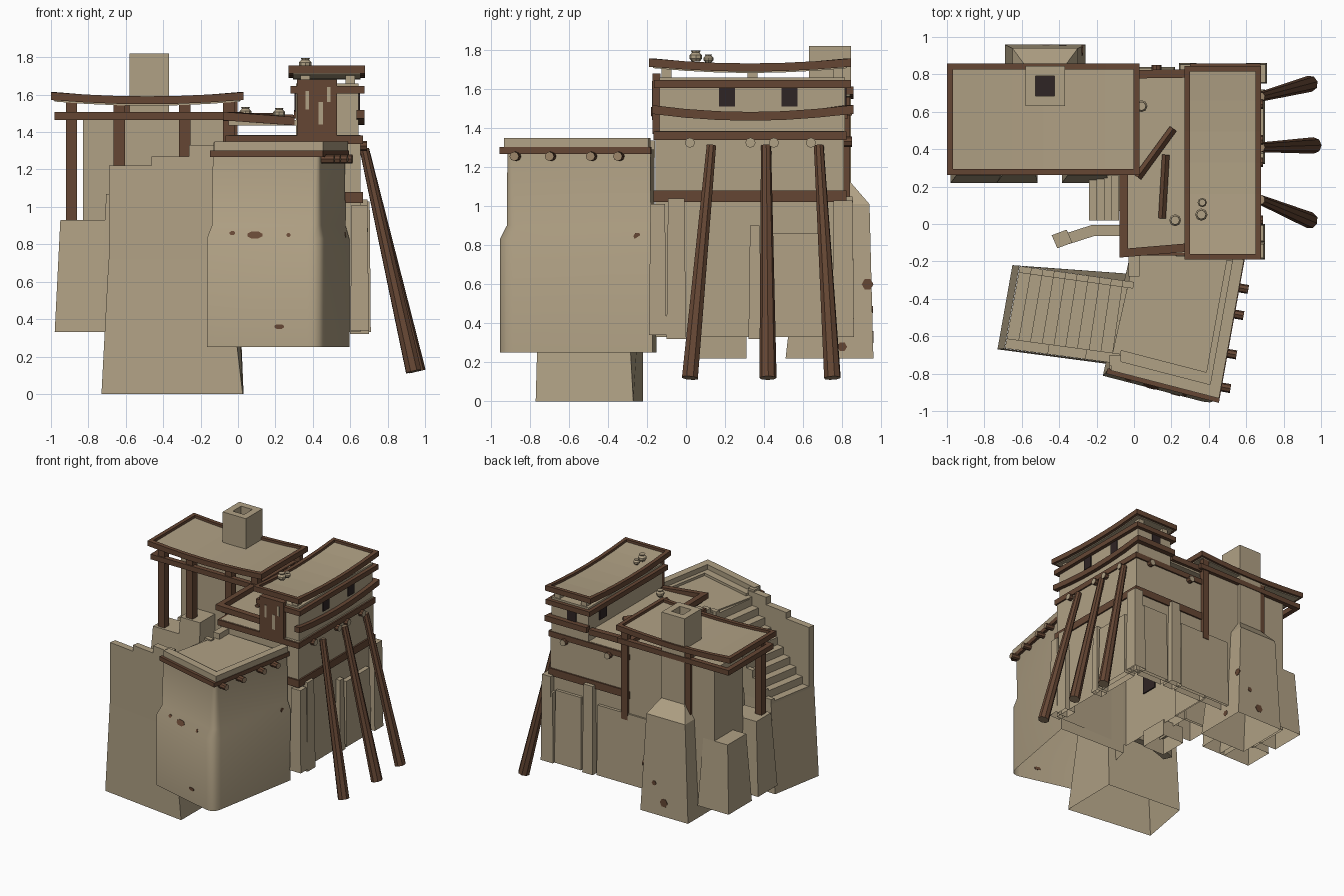
import bpy, bmesh, math
from mathutils import Vector

if "Cube" in bpy.data.objects:
    bpy.data.objects.remove(bpy.data.objects["Cube"])

def material(name, c):
    m = bpy.data.materials.new(name)
    m.diffuse_color = (*c, 1)
    m.use_nodes = True
    m.node_tree.nodes["Principled BSDF"].inputs["Base Color"].default_value = m.diffuse_color
    return m

PLASTER = material("tan plaster", (0.435, 0.355, 0.232))
WOOD = material("brown wood", (0.130, 0.062, 0.034))
DARK = material("dark opening", (0.028, 0.018, 0.018))
CUT = material("pale cut wood", (0.33, 0.23, 0.14))

def loft(name, rings, mat, closed=False, cap=None, open_bottom=False, open_top=False):
    """Join equal rings of points; cap ends unless closed or open."""
    bm = bmesh.new()
    rv = [[bm.verts.new(p) for p in r] for r in rings]
    n = len(rings[0])
    pairs = list(zip(rv, rv[1:])) + ([(rv[-1], rv[0])] if closed else [])
    for a, b in pairs:
        for i in range(n):
            j = (i + 1) % n
            bm.faces.new((a[i], a[j], b[j], b[i]))
    caps = [] if closed else [bm.faces.new(r) for r in (rv[0], rv[-1])]
    for f in caps:
        f.material_index = 1 if cap else 0
    bmesh.ops.recalc_face_normals(bm, faces=bm.faces)
    for f, gone in zip(caps, (open_bottom, open_top)):
        if gone:
            bm.faces.remove(f)
    me = bpy.data.meshes.new(name)
    bm.to_mesh(me)
    bm.free()
    me.materials.append(mat)
    if cap:
        me.materials.append(cap)
    ob = bpy.data.objects.new(name, me)
    bpy.context.collection.objects.link(ob)
    return ob

def prism(name, base, z0, z1, mat=PLASTER, top=None, hollow=False, open_top=False):
    """Upright block; the big masses are shells open underneath."""
    return loft(name, [[(x, y, z0) for x, y in base], [(x, y, z1) for x, y in (top or base)]], mat,
                open_bottom=hollow or (z0 < .36 and z1 - z0 > .4), open_top=open_top)

def rect(x0, x1, y0, y1):
    return [(x0, y0), (x1, y0), (x1, y1), (x0, y1)]

def box(name, x0, x1, y0, y1, z0, z1, mat=PLASTER, taper=0.0):
    t = taper
    return prism(name, rect(x0, x1, y0, y1), z0, z1, mat, rect(x0 + t, x1 - t, y0 + t, y1 - t))

def sweep(name, pts, w, h, mat, closed=False):
    """Mitred rectangular bar along a mostly level path."""
    P = [Vector(p) for p in pts]
    n, rings = len(P), []
    for i, p in enumerate(P):
        a = P[i - 1] if (i or closed) else p
        b = P[(i + 1) % n] if (i < n - 1 or closed) else p
        ds = [Vector((d.x, d.y, 0)).normalized() for d in (p - a, b - p) if d.length > 1e-6]
        ns = [Vector((-d.y, d.x, 0)) for d in ds]
        m = sum(ns, Vector()).normalized()
        o = m * (w / 2 / max(0.4, m.dot(ns[0])))
        u = Vector((0, 0, h / 2))
        rings.append([p + o + u, p - o + u, p - o - u, p + o - u])
    return loft(name, rings, mat, closed)

def sag_line(a, b, sag, n=6):
    a, b = Vector(a), Vector(b)
    return [a.lerp(b, i / n) - Vector((0, 0, sag * (1 - (2 * i / n - 1) ** 2))) for i in range(n + 1)]

def ring(name, x0, x1, y0, y1, z, w, h, sag, along_x):
    c = [(x0, y0, z), (x1, y0, z), (x1, y1, z), (x0, y1, z)]
    if not along_x:
        c = c[1:] + c[:1]
    return sweep(name, sag_line(c[0], c[1], sag) + sag_line(c[2], c[3], sag), w, h, WOOD, True)

def log(name, a, b, r0, r1, n=8, mat=WOOD, cap=CUT):
    a, b = Vector(a), Vector(b)
    q = (b - a).to_track_quat('Z', 'Y')
    circ = lambda c, r: [c + q @ Vector((r * math.cos(t * math.tau / n), r * math.sin(t * math.tau / n), 0)) for t in range(n)]
    return loft(name, [circ(a, r0), circ(b, r1)], mat, cap=cap)

def pot(name, x, y, z, s):
    prof = [(0.6, 0), (1, .5), (1, 1.0), (.6, 1.4), (.75, 1.7)]
    return loft(name, [[(x + s * r * math.cos(t * math.tau / 8), y + s * r * math.sin(t * math.tau / 8), z + s * h)
                        for t in range(8)] for r, h in prof], PLASTER)

# --- Front terrace tower: skewed plan, softened outer corner, flared foot
A, B, C, D = (Vector(p) for p in ((-.14, -.78), (.44, -.93), (.575, -.18), (.0, -.16)))
MID = Vector((.27, -.3))

def plan(k=1.0, r=.05):
    p, q = B + (A - B).normalized() * r, B + (C - B).normalized() * r
    arc = [p * (1 - t) ** 2 + B * 2 * t * (1 - t) + q * t * t for t in (0, .25, .5, .75, 1)]
    return [MID + (v - MID) * k for v in [A] + arc + [C, D]]

def edge(k, z):
    return [((MID + (v - MID) * k).x, (MID + (v - MID) * k).y, z) for v in (A, B, C)]

tower = loft("front_tower", [[(v.x, v.y, z) for v in plan(k, r)] for z, k, r in
             ((.25, 1.065, .08), (.83, 1.065, .08), (.90, 1.0, .06), (1.29, .985, .03))], PLASTER, open_bottom=True)
for p in tower.data.polygons:
    p.use_smooth = abs(p.normal.z) < .5
tower.data.set_sharp_from_angle(angle=math.radians(35))
sweep("terrace_parapet", edge(.945, 1.315), .06, .07, PLASTER)
sweep("terrace_kerb", edge(.85, 1.295), .07, .03, PLASTER)
sweep("terrace_trim", edge(1.012, 1.285), .03, .035, WOOD)
box("terrace_left_post", -.03, .03, -.28, -.16, 1.25, 1.335)
box("terrace_left_stub", -.13, -.07, -.76, -.70, 1.25, 1.345)
for y in (-.87, -.69, -.48, -.34):
    x = .44 + (y + .93) * .18
    log("terrace_beam_end", (x - .05, y + .01, 1.255), (x + .065, y - .01, 1.255), .024, .024)

# --- Outer staircase: battered mass, ten treads, stepped front wall
def on_stair(t, s):
    f = Vector((-.69, -.665)).lerp(Vector((-.06, -.75)), t)
    b = Vector((-.61, -.225)).lerp(Vector((-.0, -.31)), t)
    return tuple(f.lerp(b, s))

def strip(t0, t1, s0, s1):
    return [on_stair(t0, s0), on_stair(t1, s0), on_stair(t1, s1), on_stair(t0, s1)]

prism("stair_base", [(-.73, -.67), (.025, -.77), (.03, -.27), (-.65, -.22)], 0, .72, PLASTER,
      [(-.692, -.666), (-.06, -.75), (.0, -.31), (-.612, -.224)], open_top=True)
for i in range(10):
    prism("stair_tread", strip(i / 10, (i + 1) / 10, .1, .93), .68, .74 + .06 * i, hollow=True)
    prism("stair_kerb", strip(i / 10, (i + 1) / 10, .92, 1), .68, .76 + .06 * i, hollow=True)
for t0, t1, z in ((0, .36, 1.22), (.36, .68, 1.27), (.68, .96, 1.33)):
    prism("stair_wall", strip(t0, t1, 0, .12), .7, z, hollow=True)

# --- Main block, upper room and bands
box("main_block", -.05, .655, -.155, .81, .33, 1.385)
box("upper_room", .31, .645, -.135, .815, 1.38, 1.66)
for z, h in ((1.36, .045), (1.05, .06)):
    ring("wall_band", -.055, .655, -.155, .81, z, .025, h, 0, False)
sweep("eave_beam", sag_line((.655, -.175, 1.495), (.655, .835, 1.495), .035) + [(.30, .835, 1.495)], .045, .045, WOOD)
ring("room_ring", .30, .655, -.145, .825, 1.625, .04, .04, 0, False)
ring("room_roof_edge", .285, .665, -.175, .83, 1.735, .03, .042, .025, False)
sweep("room_roof", sag_line((.475, -.17, 1.722), (.475, .825, 1.722), .025), .36, .03, PLASTER)
for x in (.36, .6):
    for y in (-.1, .34, .78):
        box("roof_stub", x - .025, x + .025, y - .025, y + .025, 1.64, 1.71, PLASTER)
box("upper_door", .315, .53, -.172, -.13, 1.37, 1.68, WOOD)
for x, z, w, h in ((.36, 1.57, .02, .1), (.43, 1.5, .025, .12), (.475, 1.6, .02, .08)):
    box("door_plaster_patch", x, x + w, -.175, -.17, z - h / 2, z + h / 2)
for y in (.21, .53):
    box("window", .64, .652, y - .04, y + .04, 1.51, 1.61, DARK)
box("back_window", .42, .50, .81, .822, 1.51, 1.61, DARK)
box("inner_window", .302, .315, .59, .68, 1.51, 1.61, DARK)

# --- Low roof terrace between the two roofs
box("middle_roof", -.05, .31, -.14, .80, 1.435, 1.465)
sweep("middle_roof_edge", [(.30, -.125, 1.458), (-.055, -.155, 1.485), (-.055, .80, 1.475), (.30, .805, 1.47)], .045, .045, WOOD)
log("loose_beam_long", (.02, .25, 1.48), (.21, .51, 1.48), .022, .022, 4, cap=WOOD)
log("loose_beam_short", (.15, .03, 1.475), (.17, .37, 1.475), .02, .02, 4, cap=WOOD)
for x, y, z, s in ((.22, .02, 1.475, .032), (.04, .63, 1.48, .032), (.36, .05, 1.74, .033), (.365, .115, 1.735, .025)):
    pot("pot", x, y, z, s)
for y in (.02, .33, .45, .64):
    log("beam_end_right", (.6, y, 1.325), (.69, y, 1.325), .026, .026, cap=PLASTER)
for x in (.12, .52):
    log("beam_end_back", (x, .78, 1.33), (x, .85, 1.33), .026, .026, cap=PLASTER)

# --- Three leaning props
for yt, yb, xb in ((.13, .02, .94), (.41, .42, .96), (.68, .75, .94)):
    log("leaning_prop", (xb, yb, .12), (.675, yt, 1.31), .044, .026)

# --- Buttresses against the walls
for y0, y1, z0, z1 in ((-.19, -.1, .34, 1.01), (-.1, 0, .32, 1.04), (.32, .385, .32, .9), (.4, .72, .33, .86), (.78, .86, .33, .9)):
    box("right_buttress", .60, .70, y0, y1, z0, z1, taper=.008)
for x0, x1, z1 in ((.24, .335, 1.05), (.62, .71, 1.03), (.36, .60, .92), (-.26, .22, .9)):
    box("back_buttress", x0, x1, .75, .86 if z1 > 1 else .84, .33, z1, taper=.006)

# --- Left house with posted porch
box("left_house", -.83, -.04, .45, .82, .33, 1.465)
ring("porch_ring", -.96, .01, .29, .83, 1.485, .04, .042, 0, True)
ring("left_roof_edge", -.984, .013, .278, .843, 1.592, .032, .042, .022, True)
sweep("left_roof", sag_line((-.98, .56, 1.578), (.01, .56, 1.578), .022), .56, .03, PLASTER)
for x, z in ((-.89, .92), (-.635, 1.07), (-.285, .8), (-.05, .9)):
    box("porch_post", x - .03, x + .03, .28, .34, z - .1, 1.56, WOOD)
for x in (-.6, -.03):
    box("back_post", x - .028, x + .028, .80, .84, .85, 1.56, WOOD)
for x0, x1, z1 in ((-.98, -.69, .93), (-.735, -.515, 1.07), (-.385, -.135, .8)):
    prism("porch_pier", rect(x0, x1, .22, .47), .33, z1, PLASTER, rect(x0 + .03, x1 - .01, .26, .45))
box("back_left_pier", -.98, -.70, .55, .85, .33, .88, taper=.03)

# --- Chimney with stepped foot and flue
prism("chimney_foot", rect(-.69, -.26, .51, .96), .22, 1.01, PLASTER, rect(-.65, -.30, .6, .94))
prism("chimney_shoulder", rect(-.65, -.30, .6, .94), 1.01, 1.12, PLASTER, rect(-.58, -.37, .63, .845))
sweep("chimney_mouth", [(-.553, .657, 1.77), (-.397, .657, 1.77), (-.397, .818, 1.77), (-.553, .818, 1.77)], .054, .1, PLASTER, True)
box("chimney_stack", -.58, -.37, .63, .845, 1.1, 1.73)
box("chimney_flue", -.53, -.42, .68, .79, 1.72, 1.736, DARK)

# --- Courtyard door, steps and low wall
box("court_door", -.058, -.04, .06, .2, .7, .98, DARK)
box("court_lintel", -.065, -.04, .04, .22, .98, 1.02, WOOD)
prism("court_step_foot", rect(-.24, -.04, .07, .31), .22, .36, hollow=True)
for i in range(4):
    prism("court_step", rect(-.24 + .04 * i, -.2 + .04 * i, .02, .26), .34, .5 + .06 * i, hollow=True)
sweep("court_wall", [(-.36, -.08, .42), (-.22, -.035, .42), (-.05, -.035, .42)], .06, .18, PLASTER)
prism("court_wall_end", [(-.41, -.13), (-.33, -.1), (-.36, -.03), (-.44, -.06)], .33, .53)

# --- Bare patches where plaster has fallen away
def front_y(x, z):
    return -.8162 - .2586 * x - .038 * min(1, (.9 - z) / .07) - .004
for x, z, w, h in ((.09, .85, .08, .036), (-.03, .86, .03, .02), (.27, .85, .02, .02), (.22, .36, .05, .025)):
    rings = []
    for zz, k in ((z - h / 2, .25), (z - h / 5, .5), (z + h / 5, .5), (z + h / 2, .25)):
        a, b = x - w * k, x + w * k
        rings.append([(a, front_y(a, zz), zz), (b, front_y(b, zz), zz), (b, front_y(b, zz) + .008, zz), (a, front_y(a, zz) + .008, zz)])
    loft("bare_patch_front", rings, WOOD)
for x, y, z, s, n in ((.575, -.25, .845, .02, 6), (-.276, .93, .6, .03, 6), (-.263, .8, .28, .025, 6)):
    log("bare_patch_side", (x - .006, y, z), (x + .003, y, z), s, s, n, cap=WOOD)
for x, z, s in ((-.47, .33, .035), (-.38, .47, .02)):
    y = .96 - .0253 * (z - .22)
    log("bare_patch_back", (x, y - .006, z), (x, y + .003, z), s, s, 6, cap=WOOD)
